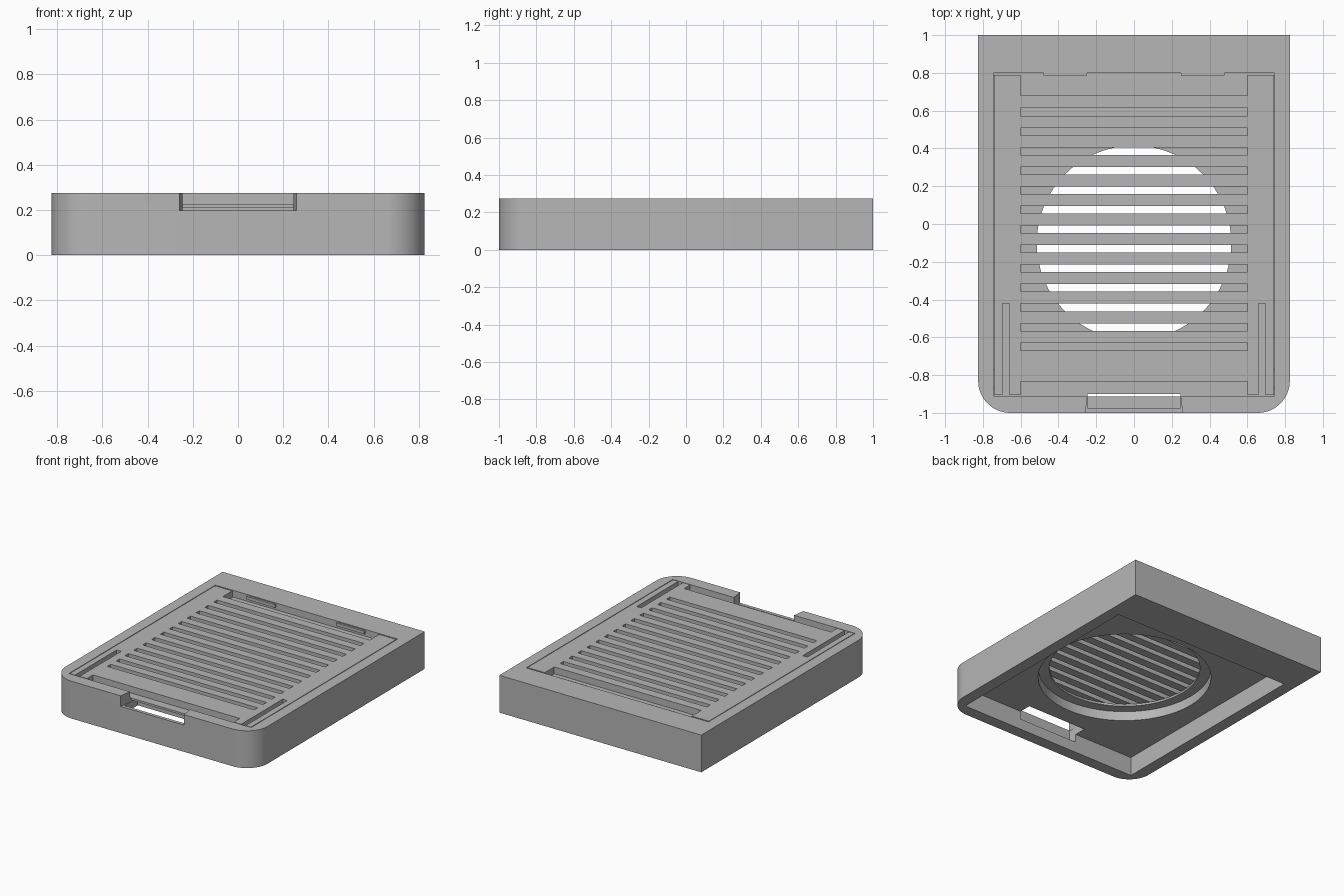
import bpy, bmesh, math

old = bpy.data.objects.get("Cube")
if old:
    bpy.data.objects.remove(old, do_unlink=True)

grey = bpy.data.materials.new("plain_grey")
grey.use_nodes = True
GREY = (0.47, 0.47, 0.47, 1)
grey.diffuse_color = GREY
grey.node_tree.nodes["Principled BSDF"].inputs["Base Color"].default_value = GREY


def prism(name, outline, z0, z1):
    """Extrude a flat outline between two heights."""
    bm = bmesh.new()
    face = bm.faces.new([bm.verts.new((x, y, z0)) for x, y in outline])
    ext = bmesh.ops.extrude_face_region(bm, geom=[face])
    tops = [g for g in ext["geom"] if isinstance(g, bmesh.types.BMVert)]
    bmesh.ops.translate(bm, vec=(0, 0, z1 - z0), verts=tops)
    bmesh.ops.recalc_face_normals(bm, faces=bm.faces)
    mesh = bpy.data.meshes.new(name)
    bm.to_mesh(mesh)
    bm.free()
    mesh.materials.append(grey)
    obj = bpy.data.objects.new(name, mesh)
    bpy.context.collection.objects.link(obj)
    return obj


def box(name, x0, x1, y0, y1, z0, z1):
    return prism(name, [(x0, y0), (x1, y0), (x1, y1), (x0, y1)], z0, z1)


def arc(cx, cy, r, start, end, n):
    angles = [math.radians(start + (end - start) * i / n) for i in range(n + 1)]
    return [(cx + r * math.cos(a), cy + r * math.sin(a)) for a in angles]


def disc(name, r, z0, z1):
    return prism(name, arc(0, -0.1, r, 0, 360, 64)[:-1], z0, z1)


def cut(target, cutter):
    """Subtract the cutter and discard it."""
    cutter.hide_render = True
    mod = target.modifiers.new("cut", "BOOLEAN")
    mod.operation = "DIFFERENCE"
    mod.solver = "EXACT"
    mod.object = cutter
    bpy.context.view_layer.objects.active = target
    bpy.ops.object.modifier_apply(modifier=mod.name)
    bpy.data.objects.remove(cutter, do_unlink=True)


W, H, R = 0.825, 0.275, 0.17
FLOOR = 0.225

# Housing with two rounded front corners
outline = (arc(-W + R, -1 + R, R, 180, 270, 16)
           + arc(W - R, -1 + R, R, 270, 360, 16) + [(W, 1), (-W, 1)])
body = prism("housing", outline, 0, H)

# Top recess, underside pocket and stepped round opening
cut(body, box("recess", -0.745, 0.745, -0.91, 0.8, FLOOR, 0.4))
cut(body, box("pocket", -0.737, 0.737, -0.912, 0.715, -0.1, 0.14))
cut(body, disc("fan_seat", 0.59, 0.1, 0.21))
cut(body, disc("fan_opening", 0.515, 0.18, 0.3))

# Front finger notch and the latch opening beneath it
notch = [(-0.258, -1.05), (0.258, -1.05), (0.258, -1), (0.245, -0.9),
         (-0.245, -0.9), (-0.258, -1)]
cut(body, prism("notch", notch, 0.197, 0.4))
cut(body, box("latch_well", -0.245, 0.245, -0.975, -0.911, 0.08, 0.3))
cut(body, box("latch_relief", -0.245, 0.245, -0.93, -0.82, 0.1, 0.21))

# Grille cover with even slots, wide end openings and side slits
cover = box("grille_cover", -0.74, 0.74, -0.905, 0.79, FLOOR, H)
PITCH = 0.1035
for i in range(13):
    y = 0.593 - i * PITCH
    cut(cover, box("slot", -0.6, 0.6, y - 0.02, y + 0.02, 0.1, 0.4))
cut(cover, box("rear_opening", -0.6, 0.6, 0.68, 0.85, 0.1, 0.4))
cut(cover, box("front_opening", -0.6, 0.6, -0.95, -0.835, 0.1, 0.4))
for s in (-1, 1):
    a, b = sorted((s * 0.66, s * 0.697))
    cut(cover, box("slit", a, b, -0.95, -0.42, 0.1, 0.4))

# Small hooks on the rear wall and clips at the sides
for side, s in (("right", -1), ("left", 1)):
    a, b = sorted((s * 0.25, s * 0.48))
    box(side + "_rear_hook", a, b, 0.786, 0.802, 0.245, 0.268)
    a, b = sorted((s * 0.735, s * 0.747))
    box(side + "_side_clip", a, b, -0.87, -0.77, 0.235, 0.26)

# Smooth the curved walls only
for obj in (body, cover):
    bpy.ops.object.select_all(action="DESELECT")
    obj.select_set(True)
    bpy.context.view_layer.objects.active = obj
    bpy.ops.object.shade_smooth_by_angle(angle=math.radians(30))
